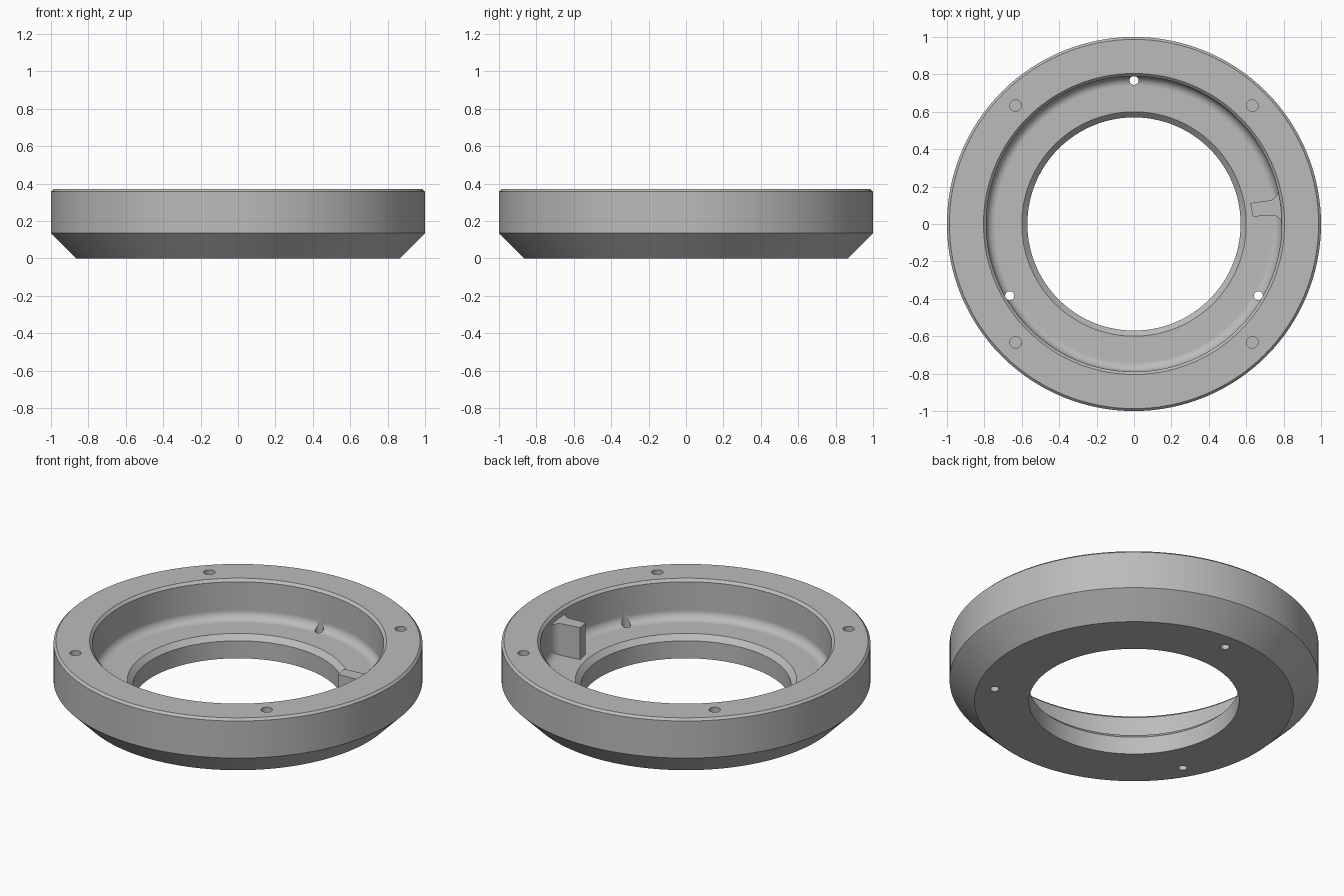
import bpy, bmesh, math
from mathutils import Matrix, Vector

cube = bpy.data.objects.get("Cube")
if cube:
    bpy.data.objects.remove(cube, do_unlink=True)

SEGMENTS = 128
FLOOR, TOP = 0.135, 0.37

grey = bpy.data.materials.new("machined_grey")
grey.use_nodes = True
grey.diffuse_color = (0.5, 0.5, 0.5, 1)
grey.node_tree.nodes["Principled BSDF"].inputs["Base Color"].default_value = (0.5, 0.5, 0.5, 1)


def arc(cx, cy, r, start, end, steps=10):
    """Points along an arc, angles in degrees."""
    angles = [math.radians(start + (end - start) * i / steps) for i in range(steps + 1)]
    return [(cx + r * math.cos(a), cy + r * math.sin(a)) for a in angles]


def finish(bm, name):
    bmesh.ops.recalc_face_normals(bm, faces=bm.faces)
    mesh = bpy.data.meshes.new(name)
    bm.to_mesh(mesh)
    bm.free()
    mesh.materials.append(grey)
    obj = bpy.data.objects.new(name, mesh)
    bpy.context.collection.objects.link(obj)
    return obj


def lathe(name, profile, steps, centre=(0, 0)):
    """Revolve a closed (radius, height) profile around a vertical axis."""
    bm = bmesh.new()
    verts = [bm.verts.new((r, 0, z)) for r, z in profile]
    edges = [bm.edges.new((v, verts[i - 1])) for i, v in enumerate(verts)]
    bmesh.ops.spin(bm, geom=verts + edges, cent=(0, 0, 0), axis=(0, 0, 1),
                   angle=math.tau, steps=steps, use_merge=True)
    bmesh.ops.remove_doubles(bm, verts=bm.verts, dist=1e-5)
    bmesh.ops.translate(bm, verts=bm.verts, vec=(*centre, 0))
    return finish(bm, name)


def drill(name, centre, radius, low, high):
    bm = bmesh.new()
    bmesh.ops.create_cone(bm, cap_ends=True, segments=32, radius1=radius, radius2=radius,
                          depth=high - low,
                          matrix=Matrix.Translation((*centre, (low + high) / 2)))
    return finish(bm, name)


def combine(target, other, operation):
    mod = target.modifiers.new("combine", 'BOOLEAN')
    mod.operation, mod.solver, mod.object = operation, 'EXACT', other
    bpy.context.view_layer.objects.active = target
    bpy.ops.object.modifier_apply(modifier=mod.name)
    bpy.data.objects.remove(other, do_unlink=True)


# Ring body: coned underside, bevelled rim, filleted recess, chamfered bore
profile = [(0.57, 0), (0.865, 0), (1, 0.135), (1, 0.357), (0.987, TOP),
           (0.805, TOP), (0.79, 0.355)]
profile += arc(0.74, FLOOR + 0.05, 0.05, 0, -90)
profile += [(0.6, FLOOR), (0.57, FLOOR - 0.03)]
ring = lathe("mounting_ring", profile, SEGMENTS)

# Locating tab flaring into the recess wall
outline = [(0.622, 0.112), (0.636, 0.04)]
outline += arc(0.74, -0.005, 0.05, 90, 0)
outline += [(0.83, -0.01), (0.83, 0.19)]
outline += arc(0.715, 0.18, 0.055, 0, -90)
bm = bmesh.new()
base = bm.faces.new([bm.verts.new((x, y, 0.08)) for x, y in outline])
raised = bmesh.ops.extrude_face_region(bm, geom=[base])["geom"]
bmesh.ops.translate(bm, vec=(0, 0, 0.245),
                    verts=[g for g in raised if isinstance(g, bmesh.types.BMVert)])
combine(ring, finish(bm, "locating_tab"), 'UNION')

# Three through holes at the edge of the recess floor
for angle in (90, 210, 330):
    centre = Vector((0.768, 0)).to_3d()
    centre.rotate(Matrix.Rotation(math.radians(angle), 3, 'Z'))
    combine(ring, drill("through_hole", centre.xy, 0.024, -0.05, 0.2), 'DIFFERENCE')

# Four blind screw holes in the rim
for x in (-0.633, 0.633):
    for y in (-0.633, 0.633):
        combine(ring, drill("screw_hole", (x, y), 0.031, 0.22, 0.45), 'DIFFERENCE')

# Smooth curved faces, keep machined edges crisp
bpy.ops.object.select_all(action='DESELECT')
ring.select_set(True)
bpy.context.view_layer.objects.active = ring
bpy.ops.object.shade_smooth_by_angle(angle=math.radians(30))
weighted = ring.modifiers.new("weighted_normals", 'WEIGHTED_NORMAL')
weighted.keep_sharp = True
